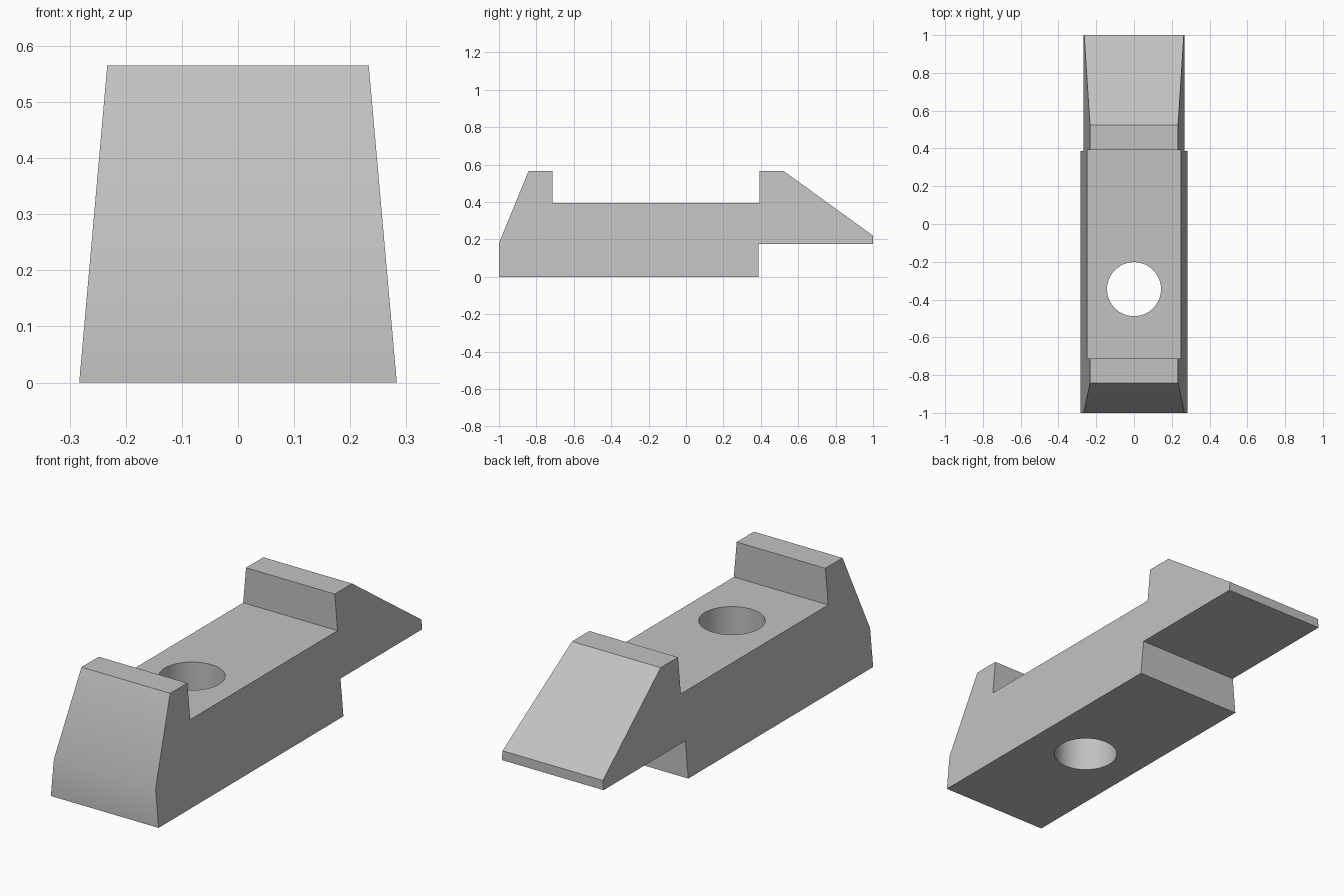
import bpy, bmesh

default = bpy.data.objects.get("Cube")
if default:
    bpy.data.objects.remove(default, do_unlink=True)

HEIGHT = 0.565
BOTTOM_HALF, TOP_HALF = 0.283, 0.233

# Plain grey material
grey = bpy.data.materials.new("plain_grey")
grey.use_nodes = True
colour = (0.54, 0.54, 0.54, 1)
grey.diffuse_color = colour
grey.node_tree.nodes["Principled BSDF"].inputs["Base Color"].default_value = colour


def half_width(z):
    return BOTTOM_HALF + (TOP_HALF - BOTTOM_HALF) * z / HEIGHT


# Side profile (y, z), widened to flanks that lean inward with height
profile = [(-1, 0), (0.387, 0), (0.387, 0.175), (1, 0.175), (1, 0.22),
           (0.523, HEIGHT), (0.393, HEIGHT), (0.393, 0.395),
           (-0.713, 0.395), (-0.713, HEIGHT), (-0.842, HEIGHT), (-1, 0.18)]
bm = bmesh.new()
left = [bm.verts.new((half_width(z), y, z)) for y, z in profile]
right = [bm.verts.new((-half_width(z), y, z)) for y, z in profile]
bm.faces.new(left)
bm.faces.new(right[::-1])
for i in range(len(profile)):
    j = (i + 1) % len(profile)
    bm.faces.new((left[i], right[i], right[j], left[j]))
bmesh.ops.recalc_face_normals(bm, faces=bm.faces)
mesh = bpy.data.meshes.new("clamp_body")
bm.to_mesh(mesh)
bm.free()
mesh.materials.append(grey)
body = bpy.data.objects.new("clamp_body", mesh)
bpy.context.collection.objects.link(body)

# Bolt hole through the floor
bpy.ops.mesh.primitive_cylinder_add(vertices=64, radius=0.143, depth=1,
                                    location=(0, -0.345, 0.2))
cutter = bpy.context.object
cutter.name = "bolt_hole_cutter"
cutter.hide_render = True
cutter.data.materials.append(grey)

cut = body.modifiers.new("bolt_hole", "BOOLEAN")
cut.operation = "DIFFERENCE"
cut.solver = "EXACT"
cut.object = cutter
bpy.ops.object.select_all(action="DESELECT")
body.select_set(True)
bpy.context.view_layer.objects.active = body
bpy.ops.object.modifier_apply(modifier=cut.name)
bpy.data.objects.remove(cutter, do_unlink=True)

# Soft front bend and hole wall, crisp edges elsewhere
bpy.ops.object.shade_smooth_by_angle(angle=0.524)
